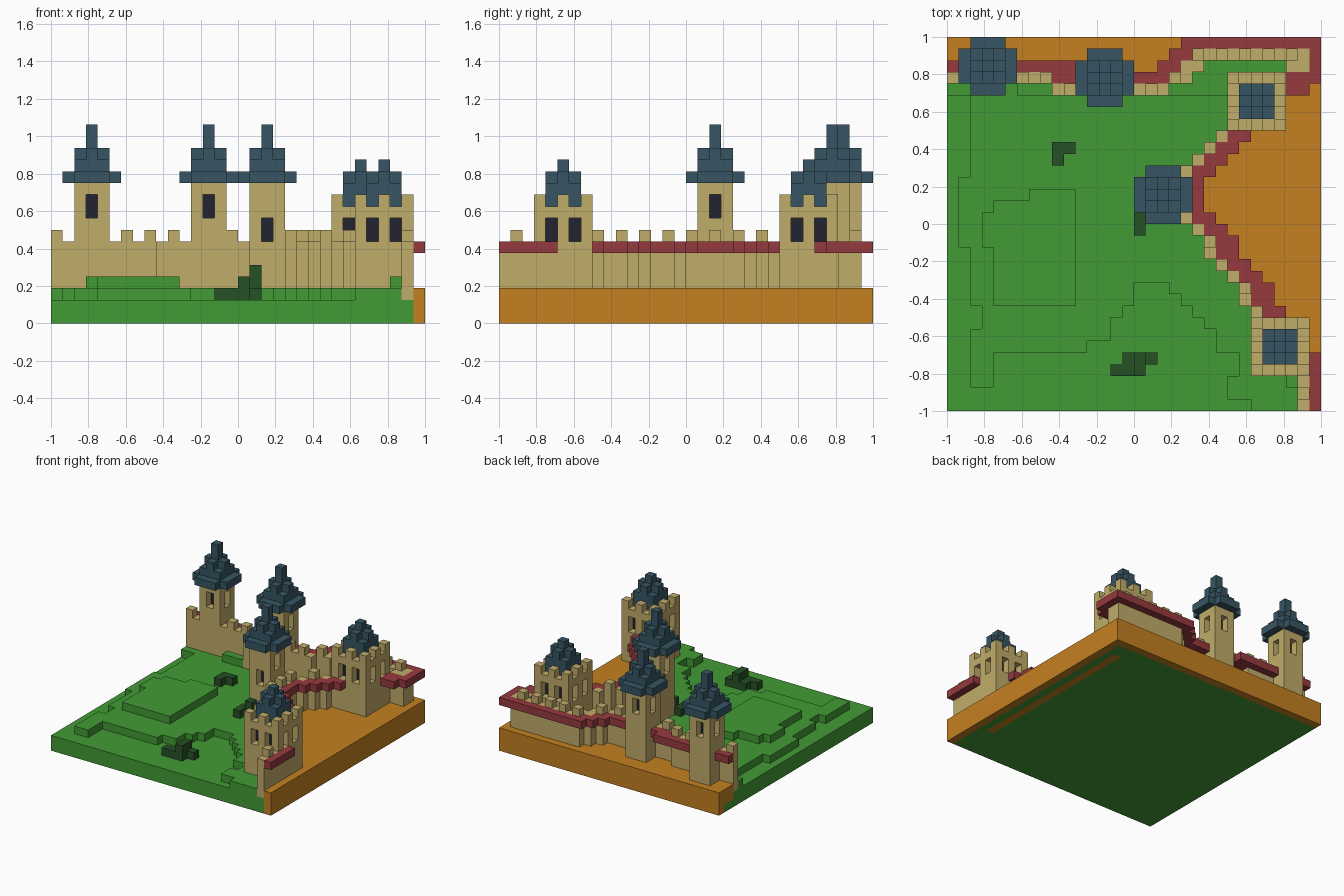
import bpy

if "Cube" in bpy.data.objects:
    bpy.data.objects.remove(bpy.data.objects["Cube"], do_unlink=True)

U = 1 / 16          # edge of one building block
N = 32              # blocks along each side
taken = set()       # blocks already used by earlier parts


def linear(c):
    c /= 255
    return c / 12.92 if c <= 0.04045 else ((c + 0.055) / 1.055) ** 2.4


def material(name, *rgb):
    m = bpy.data.materials.new(name)
    m.use_nodes = True
    col = (*[linear(c) for c in rgb], 1)
    m.diffuse_color = col
    m.node_tree.nodes["Principled BSDF"].inputs["Base Color"].default_value = col
    return m


GRASS = material("grass green", 66, 155, 53)
EARTH = material("earth orange", 196, 128, 33)
STONE = material("sand stone", 192, 172, 106)
RED = material("red walkway", 150, 58, 62)
SLATE = material("slate blue", 54, 85, 99)
DARK = material("window dark", 34, 35, 46)
BUSH = material("bush green", 37, 80, 37)


def box(x0, x1, y0, y1, z0, z1):
    return {(x, y, z) for x in range(x0, x1) for y in range(y0, y1) for z in range(z0, z1)}


def cross(x, y, r, z):
    """Square layer of radius r around a centre block, without its corners."""
    return {c for c in box(x - r, x + r + 1, y - r, y + r + 1, z, z + 1)
            if not (abs(c[0] - x) == r and abs(c[1] - y) == r)}


# each face: outward direction and its four corners
SIDES = [((1, 0, 0), [(1, 0, 0), (1, 1, 0), (1, 1, 1), (1, 0, 1)]),
         ((-1, 0, 0), [(0, 0, 0), (0, 0, 1), (0, 1, 1), (0, 1, 0)]),
         ((0, 1, 0), [(0, 1, 0), (0, 1, 1), (1, 1, 1), (1, 1, 0)]),
         ((0, -1, 0), [(0, 0, 0), (1, 0, 0), (1, 0, 1), (0, 0, 1)]),
         ((0, 0, 1), [(0, 0, 1), (1, 0, 1), (1, 1, 1), (0, 1, 1)]),
         ((0, 0, -1), [(0, 0, 0), (0, 1, 0), (1, 1, 0), (1, 0, 0)])]


def part(name, cells, mat):
    """Turn the free blocks of a part into one closed shell."""
    cells = cells - taken
    taken.update(cells)
    verts, faces = {}, []
    for x, y, z in sorted(cells):
        for (dx, dy, dz), corners in SIDES:
            if (x + dx, y + dy, z + dz) not in cells:
                faces.append([verts.setdefault((x + a, y + b, z + c), len(verts))
                              for a, b, c in corners])
    me = bpy.data.meshes.new(name)
    me.from_pydata([(x * U - 1, y * U - 1, z * U) for x, y, z in verts], [], faces)
    me.materials.append(mat)
    bpy.context.collection.objects.link(bpy.data.objects.new(name, me))


# Slim towers with stepped spires; one window in each side
def slim_tower(name, x, y, front_z=9):
    body = box(x - 1, x + 2, y - 1, y + 2, 2, 12)
    core = box(x, x + 1, y, y + 1, 7, 11)
    holes = box(x, x + 1, y - 1, y, front_z, front_z + 2)
    for dx, dy in ((1, 0), (-1, 0), (0, 1)):
        holes |= box(x + dx, x + dx + 1, y + dy, y + dy + 1, 9, 11)
    part(name + "_window_core", core, DARK)
    part(name + "_body", body - holes, STONE)
    part(name + "_roof", cross(x, y, 2, 12) | box(x - 1, x + 2, y - 1, y + 2, 13, 14)
         | cross(x, y, 1, 14) | box(x, x + 1, y, y + 1, 15, 17), SLATE)


# Broad towers with battlements; two windows in each side
def broad_tower(name, x, y):
    body = box(x - 2, x + 3, y - 2, y + 3, 2, 10)
    holes = set()
    for s in (-1, 1):
        for e in (-2, 2):
            holes |= box(x + s, x + s + 1, y + e, y + e + 1, 7, 9)
            holes |= box(x + e, x + e + 1, y + s, y + s + 1, 7, 9)
    merlons = {(x + a, y + b, 10) for a in (-2, 0, 2) for b in (-2, 0, 2)} - {(x, y, 10)}
    part(name + "_window_core", box(x - 1, x + 2, y - 1, y + 2, 6, 9), DARK)
    part(name + "_body", (body - holes) | merlons, STONE)
    part(name + "_roof", box(x - 1, x + 2, y - 1, y + 2, 10, 12)
         | cross(x, y, 1, 12) | box(x, x + 1, y, y + 1, 13, 14), SLATE)


slim_tower("left_tower", 3, 29)
slim_tower("middle_tower", 13, 28)
slim_tower("centre_tower", 18, 18, 7)
broad_tower("front_tower", 28, 5)
broad_tower("back_tower", 26, 26)

# Curtain walls as block footprints
zigzag = {8: 26, 9: 25, 10: 25, 11: 24, 12: 23, 13: 22, 14: 22, 15: 21}
zigzag.update({y: 20 for y in range(16, 21)})
zigzag.update({21: 21, 22: 22, 23: 23})
side_wall = {(x, y) for y, x in zigzag.items()} | {(30, y) for y in range(3)}
side_walk = {(x + k, y) for y, x in zigzag.items()
             for k in ((1,) if 16 < y < 20 else (1, 2))}
side_walk |= {(31, y) for y in range(5)}


def row(y, x0, x1):
    return {(x, y) for x in range(x0, x1)}


back_wall = (row(28, 0, 2) | row(28, 5, 9) | row(27, 9, 12) | row(27, 15, 19)
             | row(28, 19, 21) | row(29, 20, 22) | row(30, 21, 31) | row(29, 29, 31))
back_walk = (row(29, 0, 2) | row(29, 5, 11) | row(28, 9, 12) | row(28, 15, 19)
             | row(29, 18, 20) | row(30, 19, 21) | row(31, 20, 32) | row(30, 31, 32)
             | row(29, 31, 32) | row(28, 29, 32) | row(27, 29, 31))


def column(cells, z0, z1):
    return {(x, y, z) for x, y in cells for z in range(z0, z1)}


side_merlons = {c for c in side_wall if c[1] % 2 == (1 if c[0] == 30 else 0)}
back_merlons = {c for c in back_wall
                if (c[0] % 2 == (1 if c[0] > 12 else 0)) and c not in ((21, 29), (29, 29))}
part("side_wall", column(side_wall, 2, 7) | column(side_merlons, 7, 8), STONE)
part("back_wall", column(back_wall, 2, 7) | column(back_merlons, 7, 8), STONE)
part("side_walkway", column(side_walk, 6, 7), RED)
part("back_walkway", column(back_walk, 6, 7), RED)

# Bushes
part("front_bush", box(14, 17, 3, 4, 2, 3) | box(15, 18, 4, 5, 2, 3)
     | box(16, 17, 3, 5, 3, 4), BUSH)
part("tower_bush", box(16, 17, 15, 17, 3, 4) | box(17, 18, 16, 17, 3, 5), BUSH)
part("back_bush", box(9, 11, 22, 23, 3, 4) | box(9, 10, 21, 22, 3, 4), BUSH)

# Bare earth outside the walls, with a rim and a strip showing underneath
outside = row(31, 0, N) | row(30, 0, 21) | row(29, 0, 20) | row(28, 9, 19)
for y in range(N):
    if y in zigzag:
        start = zigzag[y] + 1
    else:
        start = 29 if 24 <= y < 29 else 31
    outside |= row(y, start, N)
rim = box(31, N, 0, N, 0, 1) | box(0, N, 31, N, 0, 1) | box(29, 30, 5, 29, 0, 1)
part("earth", column(outside, 1, 3) | rim, EARTH)

# Grass: base slab, a raised layer with a sunken dip, and small terraces
dip = (row(0, 0, 26) | row(1, 0, 24) | row(2, 4, 24) | row(3, 4, 25) | row(4, 4, 25)
       | row(5, 12, 23) | row(6, 14, 23) | row(7, 14, 22) | row(8, 15, 21)
       | row(9, 16, 20) | row(10, 16, 19))
for y in range(2, 27):
    edge = 3 if y in (7, 8) else 1 if 14 <= y < 20 else 2
    dip |= row(y, 0, edge)
grass = box(0, N, 0, N, 0, 3) - column(dip, 2, 3)
grass |= box(4, 11, 9, 18, 3, 4) | box(3, 4, 14, 17, 3, 4) | box(7, 11, 18, 19, 3, 4)
grass |= box(6, 9, 27, 28, 3, 4) | box(19, 24, 27, 28, 3, 4) | box(20, 29, 28, 29, 3, 4)
grass |= box(22, 29, 29, 30, 3, 4) | box(29, 30, 2, 3, 3, 4)
part("grass", grass, GRASS)
